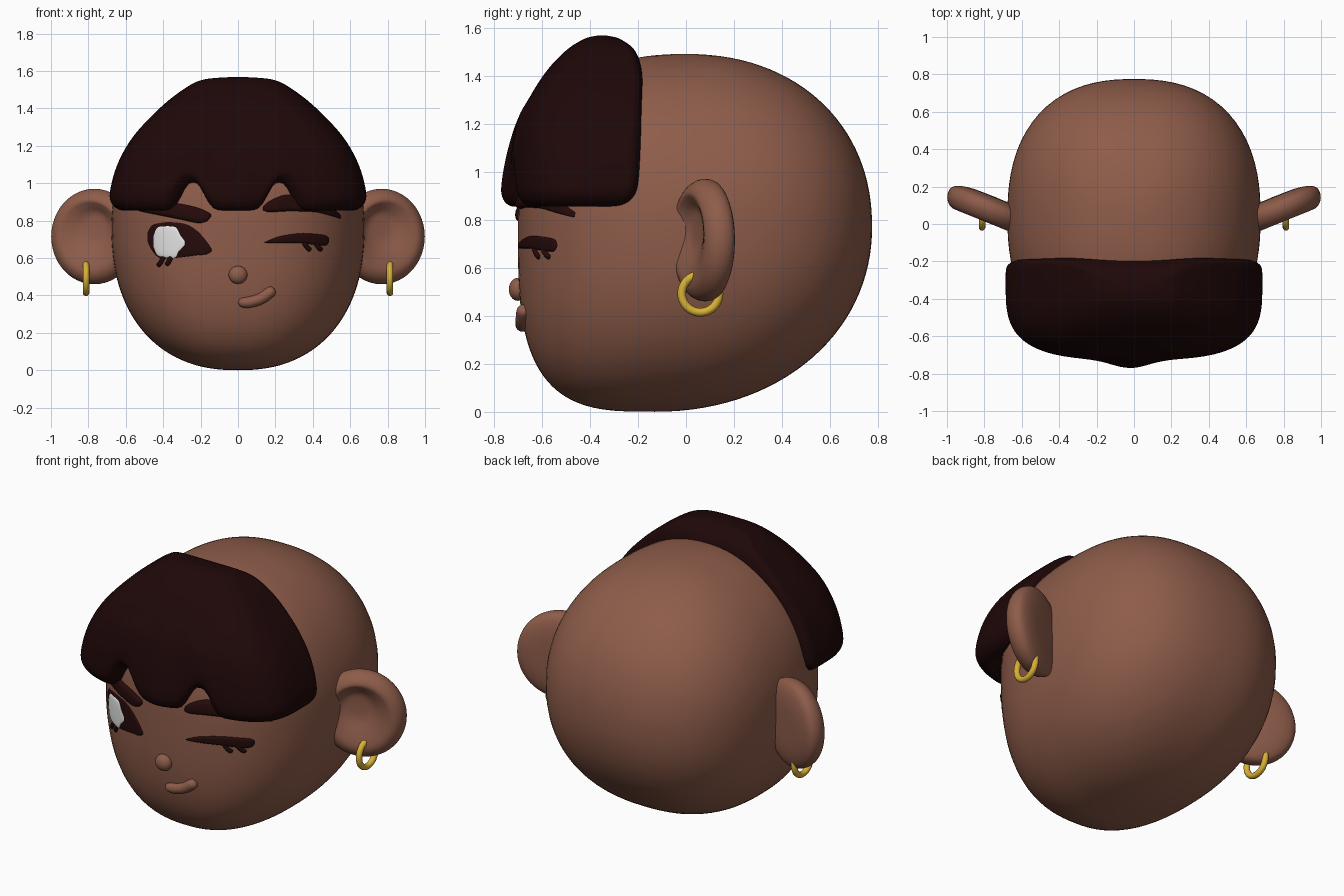
import bpy, bmesh, math
from mathutils import Vector

cube = bpy.data.objects.get("Cube")
if cube:
    bpy.data.objects.remove(cube)


def material(name, rgb, rough=0.6):
    m = bpy.data.materials.new(name)
    m.use_nodes = True
    m.diffuse_color = (*rgb, 1)
    bsdf = next(n for n in m.node_tree.nodes if n.type == 'BSDF_PRINCIPLED')
    bsdf.inputs["Base Color"].default_value = (*rgb, 1)
    bsdf.inputs["Roughness"].default_value = rough
    return m


SKIN = material("warm brown skin", (0.27, 0.108, 0.068))
HAIR = material("dark hair", (0.013, 0.0022, 0.0024))
LINER = material("brow and lash brown", (0.018, 0.003, 0.003))
WHITE = material("eye white", (0.8, 0.8, 0.8))
GOLD = material("gold", (0.70, 0.44, 0.035), 0.4)


def smooth_rows(rows, steps):
    """Pass a smooth spline through rows of any width."""
    p = [Vector(r) for r in rows]
    p = [2 * p[0] - p[1]] + p + [2 * p[-1] - p[-2]]
    out = []
    for a, b, c, d in zip(p, p[1:], p[2:], p[3:]):
        for i in range(steps):
            t = i / steps
            out.append(0.5 * (2 * b + (c - a) * t + (2 * a - 5 * b + 4 * c - d) * t * t
                              + (3 * b - a - 3 * c + d) * t ** 3))
    return out + [p[-2]]


def loft(name, rings, mat, closed=True, cap=False):
    """Skin a list of equally long point rings."""
    bm = bmesh.new()
    vs = [[bm.verts.new(p) for p in ring] for ring in rings]
    n = len(vs[0])
    for a, b in zip(vs, vs[1:]):
        for i in range(n if closed else n - 1):
            j = (i + 1) % n
            bm.faces.new((a[i], a[j], b[j], b[i]))
    if cap:
        bm.faces.new(vs[0])
    bmesh.ops.remove_doubles(bm, verts=bm.verts, dist=1e-5)
    bmesh.ops.recalc_face_normals(bm, faces=bm.faces)
    me = bpy.data.meshes.new(name)
    bm.to_mesh(me)
    bm.free()
    me.materials.append(mat)
    me.polygons.foreach_set("use_smooth", [True] * len(me.polygons))
    ob = bpy.data.objects.new(name, me)
    bpy.context.collection.objects.link(ob)


def rounded(angle, n):
    """Point on a unit squircle."""
    c, s = math.cos(angle), math.sin(angle)
    r = (abs(c) ** n + abs(s) ** n) ** (-1 / n)
    return r * c, r * s


def angles(n):
    return [2 * math.pi * i / n for i in range(n)]


# Head: an egg whose front, back and sides each follow their own squircle
SQUARE, MID_Z, TOP_Z = 2.4, 0.77, 1.49


def arc(s, n):
    return max(0, 1 - s ** n) ** (1 / n)


def head_section(z):
    """Front y, back y and half width of the head at a height."""
    if z < MID_Z:
        s = min(1, (MID_Z - z) / MID_Z)
        return -.13 - .57 * arc(s, 3.3), -.13 + .905 * arc(s, 2.08), .677 * arc(s, 2.3)
    s = min(1, (z - MID_Z) / (TOP_Z - MID_Z))
    # the pole drifts back towards the centre above the widest level
    return -.70 * arc(s, 2.4), .775 * arc(s, 2.15), .677 * arc(s, 2.1)


def head_ring(z):
    yf, yb, w = head_section(z)
    mid, half = (yf + yb) / 2, (yb - yf) / 2
    return [(w * x, mid + half * y, z) for x, y in (rounded(a, SQUARE) for a in angles(80))]


levels = []
for i in range(61):
    s = math.sin(math.pi * (i / 60 - 0.5))
    levels.append(MID_Z + s * (MID_Z if s < 0 else TOP_Z - MID_Z))
loft("head", [head_ring(z) for z in levels], SKIN)


def face_y(x, z):
    """Front surface of the head at x, z."""
    yf, yb, w = head_section(z)
    return (yf + yb) / 2 - (yb - yf) / 2 * arc(abs(x / w), SQUARE)


# Hair: fringe block with a scalloped lower edge
hair_rows = smooth_rows([
    (.95, -.45, -.40, .40), (.875, -.60, -.30, .56), (.855, -.67, -.25, .62),
    (.885, -.71, -.205, .67), (.95, -.725, -.182, .685), (1.1, -.715, -.175, .645),
    (1.25, -.68, -.175, .56), (1.4, -.595, -.18, .42), (1.5, -.505, -.21, .295),
    (1.55, -.43, -.27, .2), (1.565, -.38, -.32, .09), (1.567, -.35, -.35, 0)], 5)


def hair_ring(row):
    z, yf, yb, w = row
    mid = yb + (yf - yb) * 0.25
    fall = min(1, max(0, (1.3 - z) / 0.42))
    ring = []
    for a in angles(180):
        front = math.sin(a) < 0
        x, y = rounded(a, 3.3 if front else 7)
        px = 0.685 * x
        py = mid + y * ((mid - yf) if front else (yb - mid))
        lift = 0
        if front:
            lift = sum(0.15 * math.exp(-abs((px - c) / 0.088) ** 2.7) for c in (-.268, .245))
            py -= 0.052 * math.exp(-((px + 0.02) / 0.14) ** 2) * fall
        ring.append((w * x, py, z + lift * fall))
    return ring


loft("hair_fringe", [hair_ring(r) for r in hair_rows], HAIR, cap=True)

# Ears: softly dished discs swept backwards, with hoop earrings
ear_rows = smooth_rows([
    (0, .02, -.02, .05), (.3, .025, -.02, .045), (.55, .053, -.01, .025),
    (.75, .068, 0, .005), (.92, .045, 0, 0), (1, 0, 0, 0), (.93, -.045, 0, 0),
    (.6, -.07, 0, 0), (0, -.075, 0, 0)], 4)
out_dir, front_dir = Vector((.927, .375, 0)), Vector((.375, -.927, 0))
for side, label in ((1, "left"), (-1, "right")):
    rings = []
    for r, d, ou, oz in ear_rows:
        ring = []
        for a in angles(48):
            p = Vector((.77, .075, .715)) + front_dir * d
            p += out_dir * (ou + .243 * r * math.cos(a))
            p.z += oz + .255 * r * math.sin(a)
            ring.append((p.x * side, p.y, p.z))
        rings.append(ring)
    loft(label + "_ear", rings, SKIN)
    bpy.ops.mesh.primitive_torus_add(
        major_radius=.078, minor_radius=.0175, major_segments=40, minor_segments=12,
        location=(.812 * side, .06, .492), rotation=(0, math.pi / 2, 0))
    hoop = bpy.context.object
    hoop.name = label + "_earring"
    hoop.data.materials.append(GOLD)
    bpy.ops.object.shade_smooth()

# Nose
bpy.ops.mesh.primitive_uv_sphere_add(segments=32, ring_count=16, location=(0, -.70, .51))
nose = bpy.context.object
nose.name = "nose"
nose.scale = (.05, .038, .048)
nose.data.materials.append(SKIN)
bpy.ops.object.shade_smooth()


def tube(name, points, radius, mat, out=0.0):
    """Round-ended tube following the face through x, z points."""
    path = smooth_rows(points, 8)
    rings = []
    for i, (x, z) in enumerate(path):
        t = 2 * i / (len(path) - 1) - 1
        r = radius * math.sqrt(max(0, 1 - abs(t) ** 6))
        a, b = path[max(0, i - 1)], path[min(len(path) - 1, i + 1)]
        nx, nz = Vector((a[1] - b[1], b[0] - a[0])).normalized()
        y = face_y(x, z) - out
        rings.append([(x + nx * r * math.cos(q), y + r * math.sin(q), z + nz * r * math.cos(q))
                      for q in angles(16)])
    loft(name, rings, mat)


tube("mouth", [(0, .362), (.06, .364), (.12, .382), (.165, .412), (.195, .436)], .03, SKIN, .004)
lashes = [(-.395, .61, -.43, .555), (-.355, .61, -.385, .56),
          (.35, .685, .39, .64), (.41, .685, .45, .64)]
for i, (x0, z0, x1, z1) in enumerate(lashes):
    tube("lash_%d" % (i + 1), [(x0, z0), ((x0 + x1) / 2, (z0 + z1) / 2 - .006), (x1, z1)],
         .013, LINER)


def patch(name, rows, lift, mat, base=0.001):
    """Soft plate on the face; rows are x, low z, high z."""
    cols = smooth_rows(rows, 5)
    rings = []
    for i, (x, lo, hi) in enumerate(cols):
        u = 2 * i / (len(cols) - 1) - 1
        ring = []
        for k in range(13):
            v = -math.cos(math.pi * k / 12)
            z = lo + (hi - lo) * (v + 1) / 2
            bulge = math.sqrt(max(0, (1 - v ** 4) * (1 - u ** 8)))
            ring.append((x, face_y(x, z) - base - lift * bulge, z))
        rings.append(ring)
    loft(name, rings, mat, closed=False)


# Brows and eyes, one open and one winking
patch("right_brow", [(-.57, .865, .875), (-.5, .845, .90), (-.4, .825, .90), (-.3, .805, .888),
                     (-.22, .788, .87), (-.17, .795, .85), (-.145, .82, .835)], .022, LINER)
patch("left_brow", [(.135, .855, .875), (.17, .845, .905), (.25, .85, .937), (.33, .85, .93),
                    (.42, .845, .90), (.5, .825, .87), (.55, .81, .83)], .022, LINER)
patch("right_eye_outline", [(-.485, .69, .735), (-.46, .64, .775), (-.42, .60, .787),
                            (-.36, .598, .792), (-.28, .607, .78), (-.22, .615, .745),
                            (-.17, .62, .69), (-.143, .635, .65)], .007, LINER)
patch("right_eye_white", [(-.452, .66, .72), (-.43, .615, .763), (-.38, .603, .77),
                          (-.335, .603, .765), (-.318, .632, .745), (-.305, .645, .72),
                          (-.283, .67, .69)], .006, WHITE, .007)
patch("left_eye_wink", [(.143, .68, .685), (.22, .68, .715), (.33, .68, .732), (.42, .67, .728),
                        (.47, .668, .72), (.487, .69, .705)], .012, LINER)
